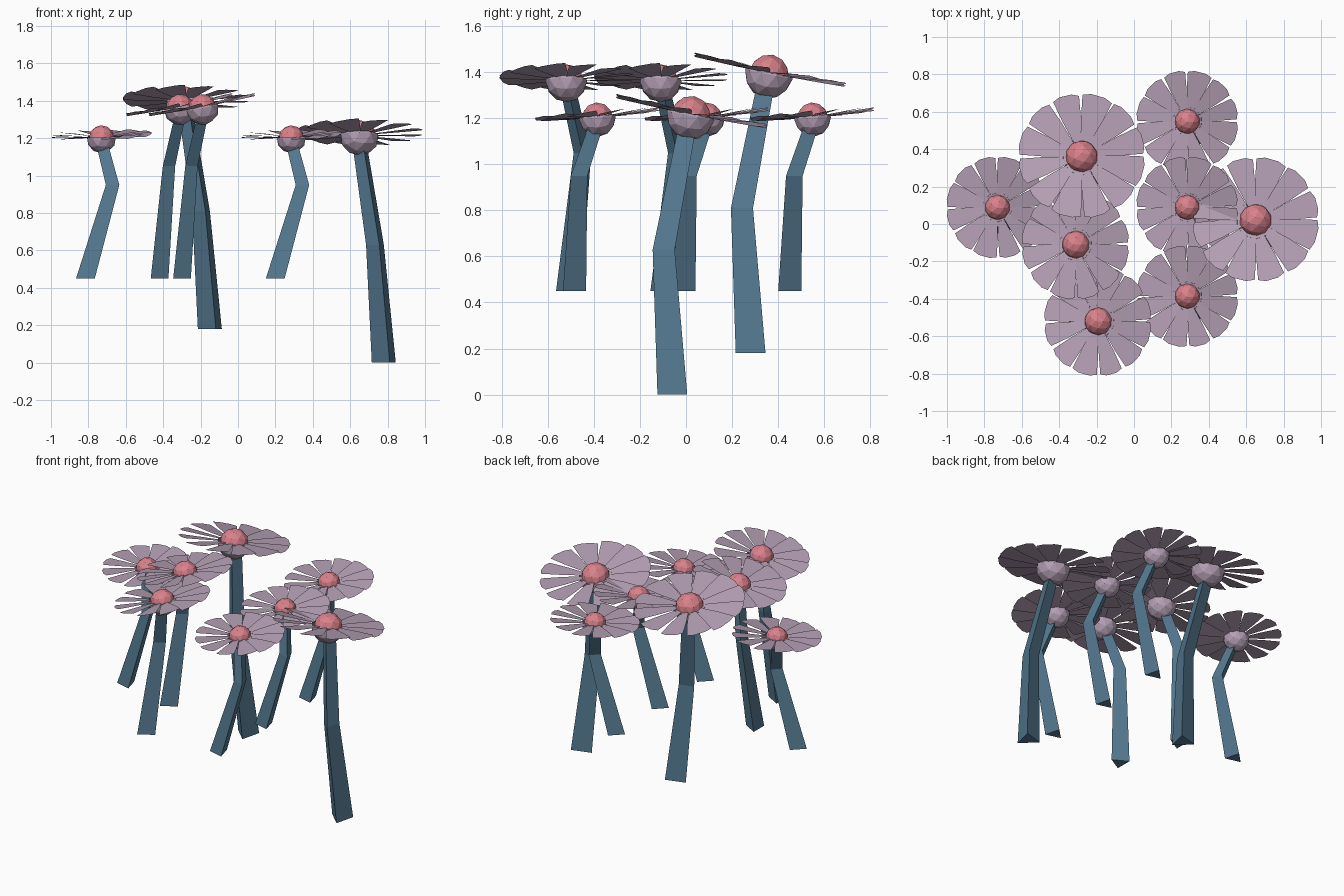
import bpy, bmesh, math
from mathutils import Matrix, Vector

if "Cube" in bpy.data.objects:
    bpy.data.objects.remove(bpy.data.objects["Cube"])


def material(name, rgb):
    m = bpy.data.materials.new(name)
    m.diffuse_color = (*rgb, 1)
    m.use_nodes = True
    m.node_tree.nodes["Principled BSDF"].inputs["Base Color"].default_value = m.diffuse_color
    return m


PINK = material("pink", (0.70, 0.22, 0.26))
LILAC = material("lilac", (0.46, 0.35, 0.46))
BLUE = material("stem_blue", (0.09, 0.19, 0.28))


def finish(name, bm, mat, matrix):
    me = bpy.data.meshes.new(name)
    bm.to_mesh(me)
    bm.free()
    me.materials.append(mat)
    ob = bpy.data.objects.new(name, me)
    ob.matrix_world = matrix
    bpy.context.collection.objects.link(ob)


def stem(name, path, radii, angle, matrix):
    # tapered three-sided tube along a bent path
    bm = bmesh.new()
    rings = []
    for (x, y, z), r in zip(path, radii):
        rings.append([bm.verts.new((x + r * math.cos(a), y + r * math.sin(a), z))
                      for a in (math.radians(angle + 120 * i) for i in range(3))])
    for lo, hi in zip(rings, rings[1:]):
        for i in range(3):
            j = (i + 1) % 3
            bm.faces.new((lo[i], lo[j], hi[j], hi[i]))
    bm.faces.new(rings[0][::-1])
    bm.faces.new(rings[-1])
    finish(name, bm, BLUE, matrix)


def ball(name, r, mat, matrix, lower_only=False):
    bm = bmesh.new()
    bmesh.ops.create_icosphere(bm, subdivisions=2, radius=r)
    if lower_only:
        bmesh.ops.bisect_plane(bm, geom=bm.verts[:] + bm.edges[:] + bm.faces[:],
                               plane_co=(0, 0, 0.01), plane_no=(0, 0, 1), clear_outer=True)
    finish(name, bm, mat, matrix)


def petals(name, r, matrix, count=12):
    # flat petals, each slightly twisted so that neighbours overlap
    half = [(0.10, 0.03), (0.60, 0.165), (0.95, 0.235), (1.0, 0.11)]
    outline = [(x, -y) for x, y in half] + [(x, y) for x, y in reversed(half)]
    bm = bmesh.new()
    for i in range(count):
        turn = Matrix.Rotation(2 * math.pi * (i + 0.5) / count, 4, 'Z')
        twist = Matrix.Rotation(math.radians(7), 4, 'X')
        vs = []
        for x, y in outline:
            p = twist @ Vector((x * r, y * r * (0.97 + 0.06 * (i % 3 - 1)), 0))
            p.z += 0.005 + 0.05 * x * r
            vs.append(bm.verts.new(turn @ p))
        bm.faces.new(vs)
    finish(name, bm, LILAC, matrix)


# kinds: stem base and knee relative to head, stem radii, section angle,
# petal radius, calyx radius, centre radius, head slope in x and y
KINDS = {
    "small": dict(base=(-0.078, -0.107, -0.75), knee=(0.065, -0.085, -0.25),
                  radii=(0.060, 0.043, 0.037), angle=75,
                  petal=0.272, calyx=0.08, centre=0.069, slope=(0.03, 0.08)),
    "medium": dict(base=(-0.125, 0.01, -0.91), knee=(-0.07, 0.07, -0.31),
                   radii=(0.063, 0.044, 0.038), angle=0,
                   petal=0.292, calyx=0.09, centre=0.076, slope=(0.19, 0.0)),
    "large": dict(base=(0.14, -0.07, -1.21), knee=(0.09, -0.11, -0.58),
                  radii=(0.077, 0.057, 0.045), angle=46,
                  petal=0.338, calyx=0.105, centre=0.088, slope=(0.0, -0.2)),
}

FLOWERS = [
    ("small", (-0.73, 0.09, 1.20)), ("small", (0.285, 0.55, 1.20)),
    ("small", (0.285, 0.09, 1.20)), ("small", (0.285, -0.385, 1.20)),
    ("medium", (-0.31, -0.11, 1.36)), ("medium", (-0.19, -0.52, 1.36)),
    ("large", (-0.28, 0.36, 1.39)), ("large", (0.65, 0.02, 1.21)),
]

for n, (kind, pos) in enumerate(FLOWERS, 1):
    k = KINDS[kind]
    place = Matrix.Translation(pos)
    normal = Vector((-k["slope"][0], -k["slope"][1], 1)).normalized()
    head = place @ Vector((0, 0, 1)).rotation_difference(normal).to_matrix().to_4x4()
    stem(f"{kind}_stem_{n}", (k["base"], k["knee"], (0, 0, 0)), k["radii"], k["angle"], place)
    ball(f"{kind}_calyx_{n}", k["calyx"], LILAC, head, lower_only=True)
    ball(f"{kind}_flower_centre_{n}", k["centre"], PINK, head)
    petals(f"{kind}_petals_{n}", k["petal"], head)
